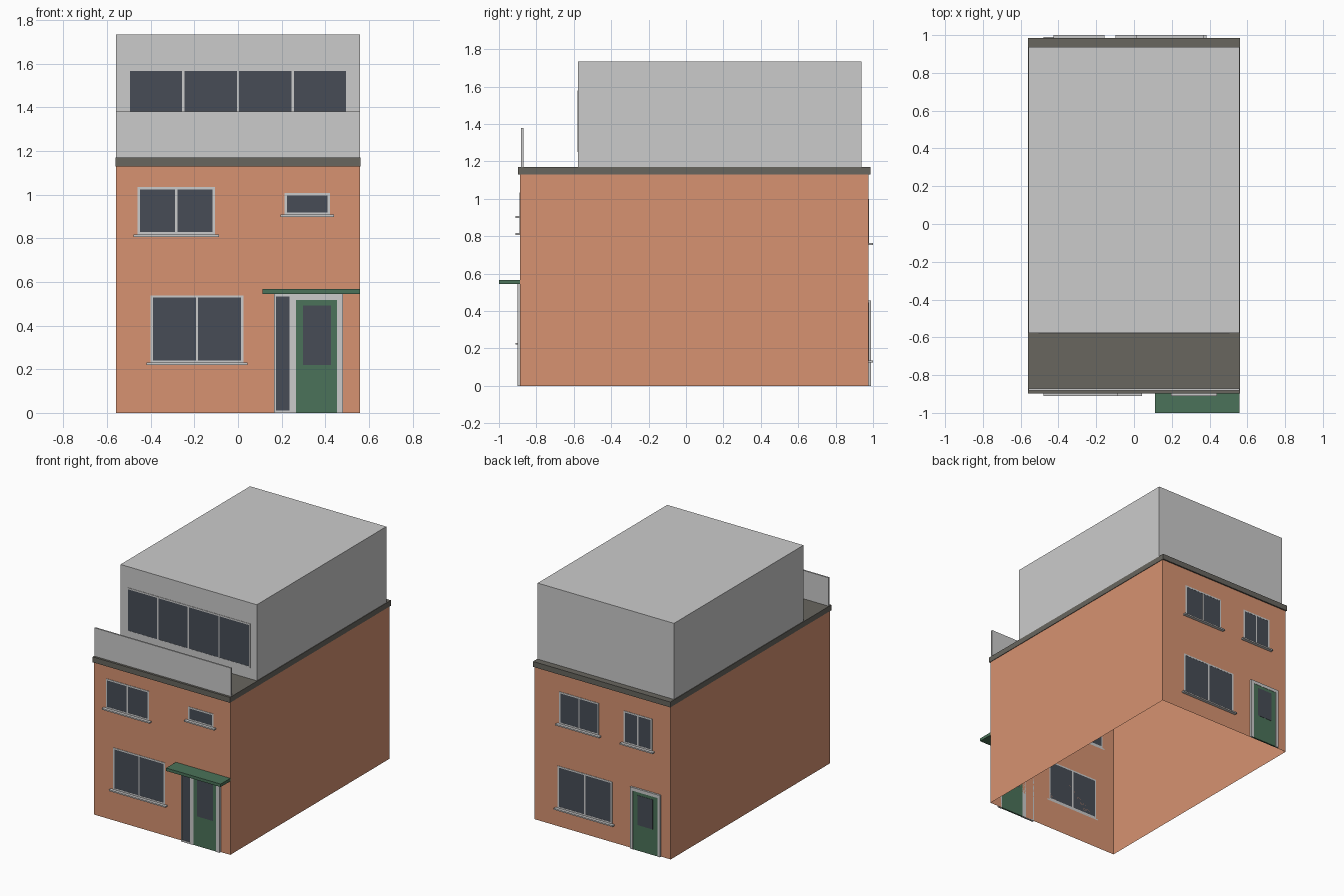
import bpy, bmesh
from mathutils import Matrix, Vector

if "Cube" in bpy.data.objects:
    bpy.data.objects.remove(bpy.data.objects["Cube"])


def material(name, rgb):
    m = bpy.data.materials.new(name)
    m.diffuse_color = (*rgb, 1)
    m.use_nodes = True
    m.node_tree.nodes["Principled BSDF"].inputs["Base Color"].default_value = m.diffuse_color
    return m


BRICK = material("brick", (0.68, 0.29, 0.165))
ROOF = material("roof_felt", (0.138, 0.132, 0.114))
GLASS = material("dark_glass", (0.063, 0.073, 0.093))
GREEN = material("green_paint", (0.07, 0.17, 0.10))

HALF, FRONT, BACK = 0.558, -0.887, 0.976   # wall half width and wall faces


def boxes(name, spans, mat=None, open_ends=False):
    """One object from boxes given as (x0, x1, y0, y1, z0, z1)."""
    bm = bmesh.new()
    for x0, x1, y0, y1, z0, z1 in spans:
        size = Matrix.Diagonal((x1 - x0, abs(y1 - y0), z1 - z0, 1))
        mid = Vector((x0 + x1, y0 + y1, z0 + z1)) / 2
        bmesh.ops.create_cube(bm, size=1, matrix=Matrix.Translation(mid) @ size)
    if open_ends:
        bm.normal_update()
        ends = [f for f in bm.faces if abs(f.normal.z) > 0.5]
        bmesh.ops.delete(bm, geom=ends, context='FACES')
    me = bpy.data.meshes.new(name)
    bm.to_mesh(me)
    bm.free()
    if mat:
        me.materials.append(mat)
    ob = bpy.data.objects.new(name, me)
    bpy.context.collection.objects.link(ob)
    return ob


def window(name, x0, x1, z0, z1, wall, out, panes=2, sill=0.024, t=0.011):
    """Nearly flush window on a wall; out is -1 for front walls, +1 for the back."""
    y = wall + out * 0.003
    bars = [(x0, x1, wall, y, z0, z0 + t), (x0, x1, wall, y, z1 - t, z1)]
    for i in range(panes + 1):
        left = x0 + (x1 - x0 - t) * i / panes
        bars.append((left, left + t, wall, y, z0 + t, z1 - t))
    boxes(name + "_frame", bars)
    boxes(name + "_glass", [(x0 + t, x1 - t, wall, wall + out * 0.002, z0 + t, z1 - t)], GLASS)
    if sill:
        boxes(name + "_sill", [(x0 - 0.018, x1 + 0.018, wall, wall + out * sill, z0 - 0.01, z0)])


def door(name, x0, x1, top, glass, wall, out):
    """Green door leaf with a glazed panel."""
    boxes(name + "_leaf", [(x0, x1, wall, wall + out * 0.012, 0, top)], GREEN)
    gx0, gx1, gz0, gz1 = glass
    boxes(name + "_pane", [(gx0, gx1, wall, wall + out * 0.014, gz0, gz1)], GLASS)


# Main volumes; the brick walls are a shell open underneath
boxes("brick_walls", [(-HALF, HALF, FRONT, BACK, 0, 1.13)], BRICK, open_ends=True)
boxes("flat_roof", [(-0.562, 0.562, -0.897, 0.986, 1.13, 1.17)], ROOF)
boxes("upper_storey", [(-HALF, HALF, -0.577, 0.938, 1.17, 1.733)])
boxes("balcony_parapet", [(-HALF, HALF, -0.881, -0.87, 1.17, 1.38)])

# Front windows
window("upper_storey_window", -0.506, 0.506, 1.25, 1.578, -0.577, -1, panes=4, sill=0)
window("front_bedroom_window", -0.46, -0.106, 0.817, 1.034, FRONT, -1)
window("front_small_window", 0.213, 0.422, 0.908, 1.007, FRONT, -1, panes=1)
window("front_living_window", -0.401, 0.025, 0.23, 0.539, FRONT, -1)

# Front door with sidelight and canopy
fy = FRONT - 0.015
boxes("front_door_frame", [
    (0.164, 0.174, FRONT, fy, 0, 0.545), (0.237, 0.266, FRONT, fy, 0, 0.545),
    (0.453, 0.481, FRONT, fy, 0, 0.545), (0.174, 0.237, FRONT, fy, 0, 0.012),
    (0.174, 0.237, FRONT, fy, 0.533, 0.545), (0.266, 0.453, FRONT, fy, 0.518, 0.545)])
boxes("front_sidelight", [(0.174, 0.237, FRONT, FRONT - 0.012, 0.012, 0.533)], GLASS)
door("front_door", 0.266, 0.453, 0.518, (0.297, 0.425, 0.22, 0.493), FRONT, -1)
boxes("door_canopy", [(0.112, 0.558, -1.0, FRONT, 0.545, 0.567)], GREEN)

# Back windows
window("back_wide_window", -0.08, 0.366, 0.136, 0.447, BACK, 1)
window("back_bedroom_window", 0.03, 0.353, 0.763, 1.0, BACK, 1)
window("back_small_window", -0.407, -0.174, 0.763, 1.0, BACK, 1)

# Back door
by = BACK + 0.014
boxes("back_door_frame", [
    (-0.48, -0.458, BACK, by, 0, 0.457), (-0.257, -0.235, BACK, by, 0, 0.457),
    (-0.458, -0.257, BACK, by, 0.433, 0.457)])
door("back_door", -0.458, -0.257, 0.433, (-0.42, -0.295, 0.19, 0.41), BACK, 1)
